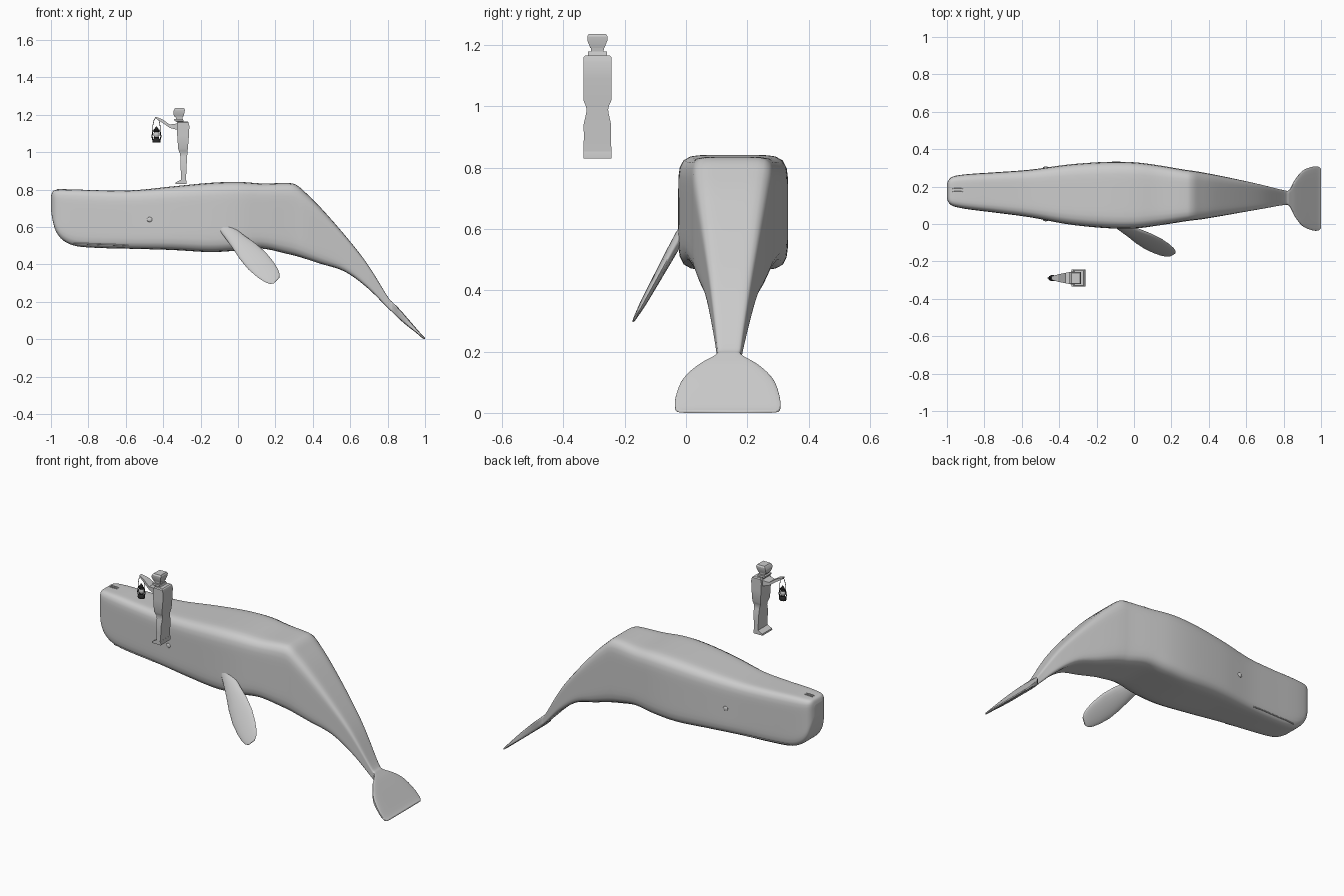
import bpy, math
from mathutils import Vector

if "Cube" in bpy.data.objects:
    bpy.data.objects.remove(bpy.data.objects["Cube"])


def colour(name, rgb):
    m = bpy.data.materials.new(name)
    m.diffuse_color = (*rgb, 1)
    m.use_nodes = True
    m.node_tree.nodes["Principled BSDF"].inputs["Base Color"].default_value = m.diffuse_color
    return m


GREY = colour("plain grey", (0.6, 0.6, 0.6))
BLACK = colour("lantern black", (0.02, 0.02, 0.02))


def loft(name, rings, mat=GREY, smooth=None):
    """Skin a row of equal rings and cap both ends."""
    n = len(rings[0])
    faces = [(i * n + j, i * n + (j + 1) % n, (i + 1) * n + (j + 1) % n, (i + 1) * n + j)
             for i in range(len(rings) - 1) for j in range(n)]
    faces += [tuple(range(n))[::-1], tuple((len(rings) - 1) * n + j for j in range(n))]
    me = bpy.data.meshes.new(name)
    me.from_pydata([p for r in rings for p in r], [], faces)
    ob = bpy.data.objects.new(name, me)
    bpy.context.collection.objects.link(ob)
    me.materials.append(mat)
    bpy.context.view_layer.objects.active = ob
    bpy.ops.object.select_all(action='DESELECT')
    ob.select_set(True)
    bpy.ops.object.mode_set(mode='EDIT')
    bpy.ops.mesh.select_all(action='SELECT')
    bpy.ops.mesh.normals_make_consistent(inside=False)
    bpy.ops.object.mode_set(mode='OBJECT')
    if smooth:
        bpy.ops.object.shade_smooth_by_angle(angle=math.radians(smooth))
    return ob


def ball(name, loc, size, mat=GREY):
    bpy.ops.mesh.primitive_uv_sphere_add(segments=20, ring_count=12, location=loc)
    ob = bpy.context.object
    ob.name = name
    ob.scale = size
    ob.data.materials.append(mat)
    bpy.ops.object.shade_smooth_by_angle(angle=math.radians(60))


def wire(name, pts, radius, mat=GREY):
    cu = bpy.data.curves.new(name, 'CURVE')
    cu.dimensions = '3D'
    cu.bevel_depth = radius
    cu.bevel_resolution = 2
    cu.use_fill_caps = True
    sp = cu.splines.new('POLY')
    sp.points.add(len(pts) - 1)
    for p, co in zip(sp.points, pts):
        p.co = (*co, 1)
    cu.materials.append(mat)
    bpy.context.collection.objects.link(bpy.data.objects.new(name, cu))


# whale stations: x, top z, bottom z, centre y, half width
ST = [(-1.0, .765, .69, .175, .04), (-.99, .79, .63, .175, .062), (-.97, .798, .57, .175, .078),
      (-.93, .80, .525, .174, .088), (-.86, .80, .497, .172, .097), (-.72, .796, .487, .168, .11),
      (-.55, .797, .483, .163, .128), (-.35, .817, .477, .158, .16), (-.15, .836, .466, .155, .177),
      (0, .841, .474, .153, .177), (.13, .833, .484, .153, .161), (.26, .835, .457, .152, .14),
      (.31, .826, .445, .152, .133), (.36, .785, .43, .151, .126), (.44, .706, .404, .15, .112),
      (.57, .558, .362, .148, .087), (.69, .405, .276, .145, .063), (.80, .228, .168, .141, .04),
      (.83, .195, .14, .139, .044), (.86, .165, .11, .138, .098), (.90, .12, .075, .137, .147),
      (.95, .062, .036, .136, .169), (.985, .022, .006, .136, .171), (1.0, .008, .0, .136, .158)]
POWER = 7


def blend(a, b, c, d, t):
    return tuple(q + .5 * t * (r - p + t * (2 * p - 5 * q + 4 * r - s + t * (3 * (q - r) + s - p)))
                 for p, q, r, s in zip(a, b, c, d))


stations = []
for i in range(len(ST) - 1):
    quad = [ST[min(max(i + k, 0), len(ST) - 1)] for k in (-1, 0, 1, 2)]
    stations += [blend(*quad, k / 5) for k in range(5)]
stations.append(ST[-1])


def section(s, n=56):
    x, zt, zb, yc, hw = s
    ring = []
    for k in range(n):
        a = 2 * math.pi * k / n
        c, d = math.cos(a), math.sin(a)
        r = (abs(c) ** POWER + abs(d) ** POWER) ** (-1 / POWER)
        ring.append((x, yc + hw * r * c, (zt + zb) / 2 + (zt - zb) / 2 * r * d))
    return ring


def skin(x, z, side):
    """Point on the whale's flank at given x and z."""
    s = min(stations, key=lambda q: abs(q[0] - x))
    v = min(abs((z - (s[1] + s[2]) / 2) / ((s[1] - s[2]) / 2)), .999)
    return (s[0], s[3] + side * s[4] * (1 - v ** POWER) ** (1 / POWER), z)


# whale body with tail and flukes
loft("whale_body", [section(s) for s in stations], smooth=50)

# eyes, mouth lines and blowhole
for side, label in ((-1, "left"), (1, "right")):
    ball(label + "_eye", skin(-.49, .64, side), (.015, .006, .013))
    wire(label + "_mouth_line",
         [skin(x, .513 - .04 * (x + .87), side) for x in (-.87, -.82, -.77, -.72, -.67, -.62, -.57)], .003)
    ball(label + "_blowhole", (-.942, .181 + side * .008, .8), (.028, .003, .004))

# single flipper
root, tip = Vector((-.05, -.02, .575)), Vector((.203, -.163, .315))
chord, normal = Vector((.7, .39, .7)), Vector((0, .87, -.49))
rings = []
for t, w, h in ((-.15, .03, .016), (0, .036, .018), (.2, .046, .017), (.4, .06, .015), (.6, .066, .013),
                (.78, .06, .011), (.9, .05, .008), (.97, .038, .006), (1.01, .022, .003)):
    c = root.lerp(tip, t)
    rings.append([c + chord * w * math.cos(a) + normal * h * math.sin(a)
                  for a in (math.pi * k / 10 for k in range(20))])
loft("flipper", rings, smooth=60)

# standing figure, built from box sections
PY = -.289


def boxes(name, rows):
    """Rows: z, low x, high x, half depth."""
    loft(name, [[(a, PY - w, z), (b, PY - w, z), (b, PY + w, z), (a, PY + w, z)]
                for z, a, b, w in rows], smooth=25)


boxes("figure_boots", [(.829, -.335, -.275, .046), (.838, -.333, -.275, .046), (.852, -.306, -.277, .046)])
boxes("figure_legs", [(.85, -.304, -.278, .046), (.9, -.306, -.276, .044), (.94, -.308, -.274, .045),
                      (.975, -.308, -.272, .037), (.99, -.31, -.271, .035), (1.005, -.314, -.27, .039)])
boxes("figure_coat", [(1.0, -.314, -.27, .037), (1.02, -.32, -.268, .046), (1.09, -.325, -.262, .046),
                      (1.14, -.327, -.26, .046), (1.16, -.322, -.265, .046), (1.165, -.318, -.27, .04)])
boxes("figure_collar", [(1.16, -.325, -.285, .025), (1.167, -.338, -.292, .031), (1.178, -.342, -.294, .031)])
boxes("figure_head", [(1.175, -.33, -.298, .02), (1.195, -.335, -.295, .022)])
boxes("figure_cap", [(1.19, -.342, -.292, .023), (1.215, -.346, -.285, .033),
                     (1.228, -.342, -.284, .033), (1.236, -.335, -.288, .028)])

# arm reaching forward
loft("figure_arm", [[(x, PY - w, lo), (x, PY + w, lo), (x, PY + w, hi), (x, PY - w, hi)]
                    for x, lo, hi, w in ((-.3, 1.115, 1.157, .036), (-.335, 1.122, 1.152, .034),
                                         (-.365, 1.13, 1.148, .028), (-.405, 1.158, 1.176, .02),
                                         (-.442, 1.181, 1.19, .009))])


# lantern
LX, LY = -.436, PY


def lathe(name, rows, mat):
    loft(name, [[(LX + r * math.cos(a), LY + .75 * r * math.sin(a), z)
                 for a in (math.pi * k / 8 for k in range(16))] for z, r in rows], mat, 40)


lathe("lantern_base", [(1.052, .02), (1.058, .022), (1.068, .02), (1.076, .012), (1.08, .015)], BLACK)
lathe("lantern_globe", [(1.08, .01), (1.088, .016), (1.098, .017), (1.108, .011)], GREY)
lathe("lantern_cap", [(1.107, .013), (1.112, .016), (1.118, .009), (1.126, .01), (1.132, .006), (1.137, .003)], BLACK)
for side, label in ((-1, "front"), (1, "back")):
    wire(label + "_lantern_rod", [(LX + side * .018, LY, 1.06), (LX + side * .024, LY, 1.085),
                                  (LX + side * .02, LY, 1.108), (LX + side * .01, LY, 1.122)], .003, BLACK)
wire("lantern_handle", [(LX + .021 * math.cos(a), LY, 1.112 + .074 * math.sin(a))
                        for a in (math.pi * k / 14 for k in range(15))], .0016, BLACK)
